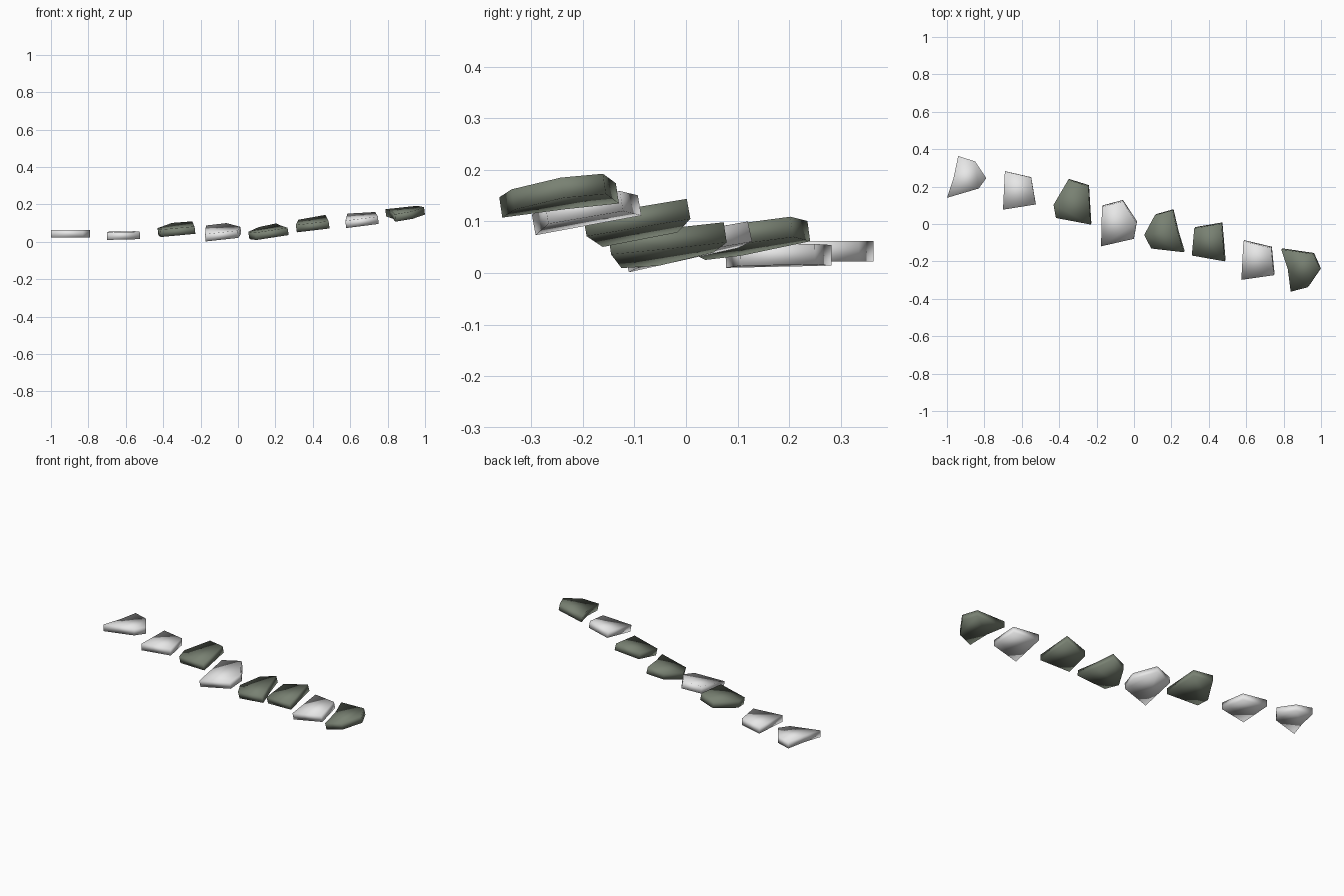
import bpy, bmesh
from mathutils import Vector

if "Cube" in bpy.data.objects:
    bpy.data.objects.remove(bpy.data.objects["Cube"])


def material(name, rgb):
    m = bpy.data.materials.new(name)
    m.diffuse_color = (*rgb, 1)
    m.use_nodes = True
    m.node_tree.nodes["Principled BSDF"].inputs["Base Color"].default_value = m.diffuse_color
    return m


light = material("pale_stone", (0.80, 0.80, 0.80))
dark = material("mossy_stone", (0.19, 0.22, 0.17))
THICK = 0.04


def stone(name, mat, outline, anchor, z0, slope):
    """Tilted slab: bottom height is z0 at outline[anchor], rising by slope (x, y)."""
    sx, sy = slope
    ax, ay = outline[anchor]
    normal = Vector((-sx, -sy, 1)).normalized()
    bm = bmesh.new()
    rings = []
    for k in (-0.5, 0.5):
        rings.append([bm.verts.new(
            Vector((x, y, z0 + THICK / 2 + sx * (x - ax) + sy * (y - ay)))
            + normal * THICK * k) for x, y in outline])
    low, high = rings
    n = len(outline)
    bm.faces.new(low)
    bm.faces.new(high)
    for i in range(n):
        j = (i + 1) % n
        bm.faces.new((low[i], low[j], high[j], high[i]))
    bmesh.ops.recalc_face_normals(bm, faces=bm.faces)
    for f in bm.faces:
        f.smooth = True
    me = bpy.data.meshes.new(name)
    bm.to_mesh(me)
    bm.free()
    me.materials.append(mat)
    bpy.context.collection.objects.link(bpy.data.objects.new(name, me))


# Row of stepping stones, left to right
stone("stone_1", light, [(-.94, .363), (-.85, .335), (-.79, .245), (-.83, .19),
                         (-1, .14), (-.965, .245)], 0, .022, (0, 0))
stone("stone_2", light, [(-.69, .282), (-.55, .25), (-.525, .105), (-.70, .077)],
      3, .01, (.02, .02))
stone("stone_3", dark, [(-.35, .238), (-.243, .205), (-.23, 0), (-.415, .035),
                        (-.428, .105)], 3, .025, (.12, .14))
stone("stone_4", light, [(-.17, .095), (-.06, .124), (.015, .01), (0, -.075),
                         (-.175, -.115)], 4, 0.001, (.06, .22))
stone("stone_5", dark, [(.115, .05), (.208, .076), (.235, -.04), (.268, -.148),
                        (.095, -.128), (.058, -.055)], 4, .009, (.17, .15))
stone("stone_6", dark, [(.325, -.02), (.47, .005), (.487, -.196), (.312, -.165)],
      3, .05, (.15, .18))
stone("stone_7", light, [(.587, -.09), (.735, -.125), (.75, -.27), (.576, -.295)],
      3, .073, (.10, .18))
stone("stone_8", dark, [(.79, -.133), (.96, -.158), (.997, -.24), (.932, -.335),
                        (.84, -.359), (.825, -.24)], 4, .107, (.13, .15))
